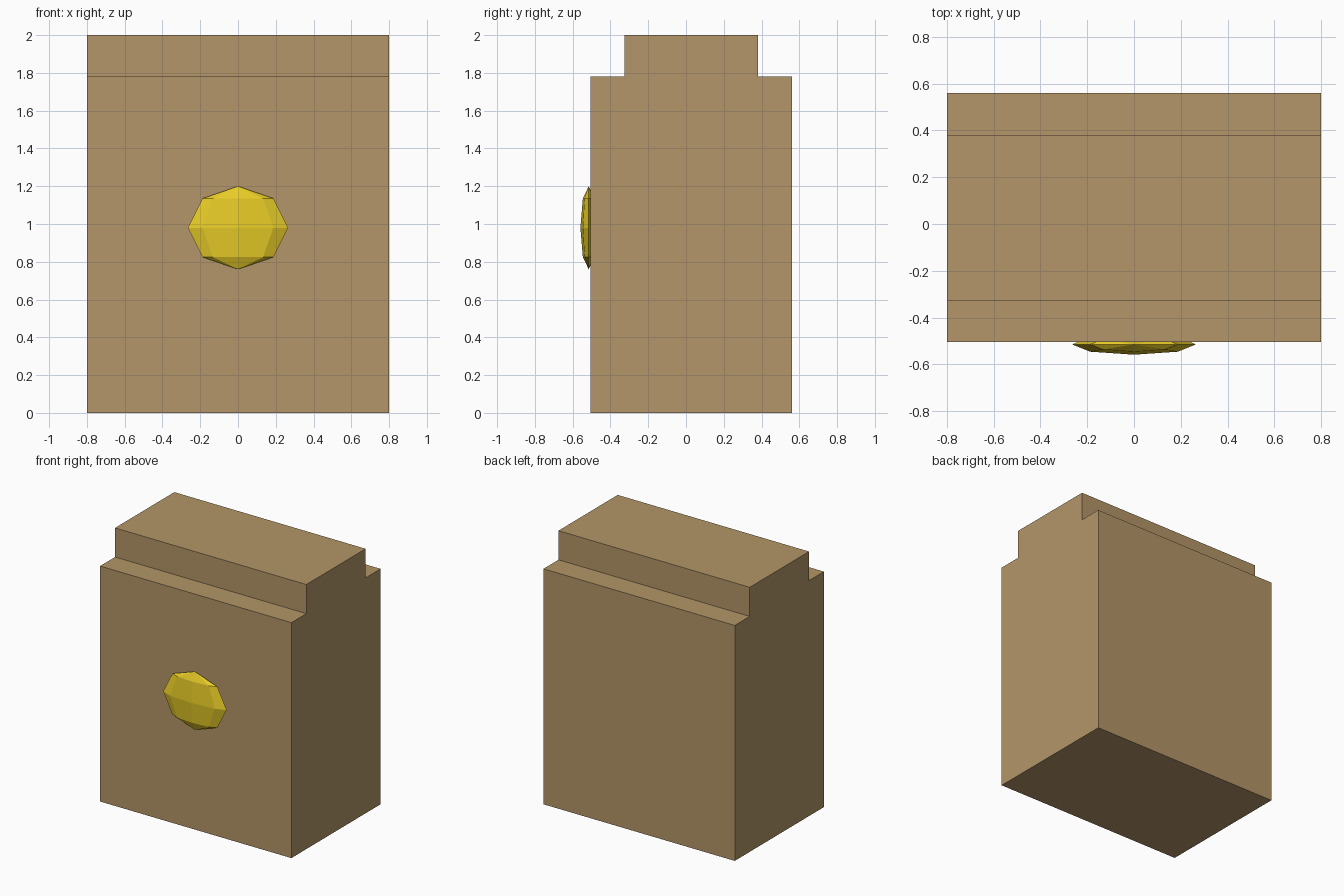
import bpy, bmesh

if "Cube" in bpy.data.objects:
    bpy.data.objects.remove(bpy.data.objects["Cube"])


def material(name, rgb):
    mat = bpy.data.materials.new(name)
    mat.diffuse_color = (*rgb, 1.0)
    mat.use_nodes = True
    mat.node_tree.nodes["Principled BSDF"].inputs["Base Color"].default_value = mat.diffuse_color
    return mat


def add_object(name, bm, mat):
    bmesh.ops.recalc_face_normals(bm, faces=bm.faces)
    mesh = bpy.data.meshes.new(name)
    bm.to_mesh(mesh)
    bm.free()
    mesh.materials.append(mat)
    obj = bpy.data.objects.new(name, mesh)
    bpy.context.collection.objects.link(obj)
    return obj


WIDTH = 1.6
MID_Y = 0.0275           # block sits slightly back because the gem sticks out
HALF_DEPTH, TOP_HALF_DEPTH = 0.5325, 0.354
STEP_Z, TOP_Z = 1.78, 2.0

# Body: stepped side profile, mirrored front to back, extruded across x
half = [(HALF_DEPTH, 0), (HALF_DEPTH, STEP_Z),
        (TOP_HALF_DEPTH, STEP_Z), (TOP_HALF_DEPTH, TOP_Z)]
profile = half + [(-y, z) for y, z in reversed(half)]
bm = bmesh.new()
side = bm.faces.new([bm.verts.new((-WIDTH / 2, MID_Y + y, z)) for y, z in profile])
ext = bmesh.ops.extrude_face_region(bm, geom=[side])
bmesh.ops.translate(bm, vec=(WIDTH, 0, 0),
                    verts=[v for v in ext["geom"] if isinstance(v, bmesh.types.BMVert)])
add_object("stepped_block", bm, material("tan", (0.45, 0.305, 0.14)))

# Gem: flattened low-poly sphere half sunk into the front face
bm = bmesh.new()
bmesh.ops.create_uvsphere(bm, u_segments=8, v_segments=4, radius=1.0)
bmesh.ops.scale(bm, vec=(0.265, 0.044, 0.22), verts=bm.verts)
gem = add_object("front_gem", bm, material("yellow", (0.80, 0.60, 0.02)))
gem.location = (0, -0.515, 0.98)
